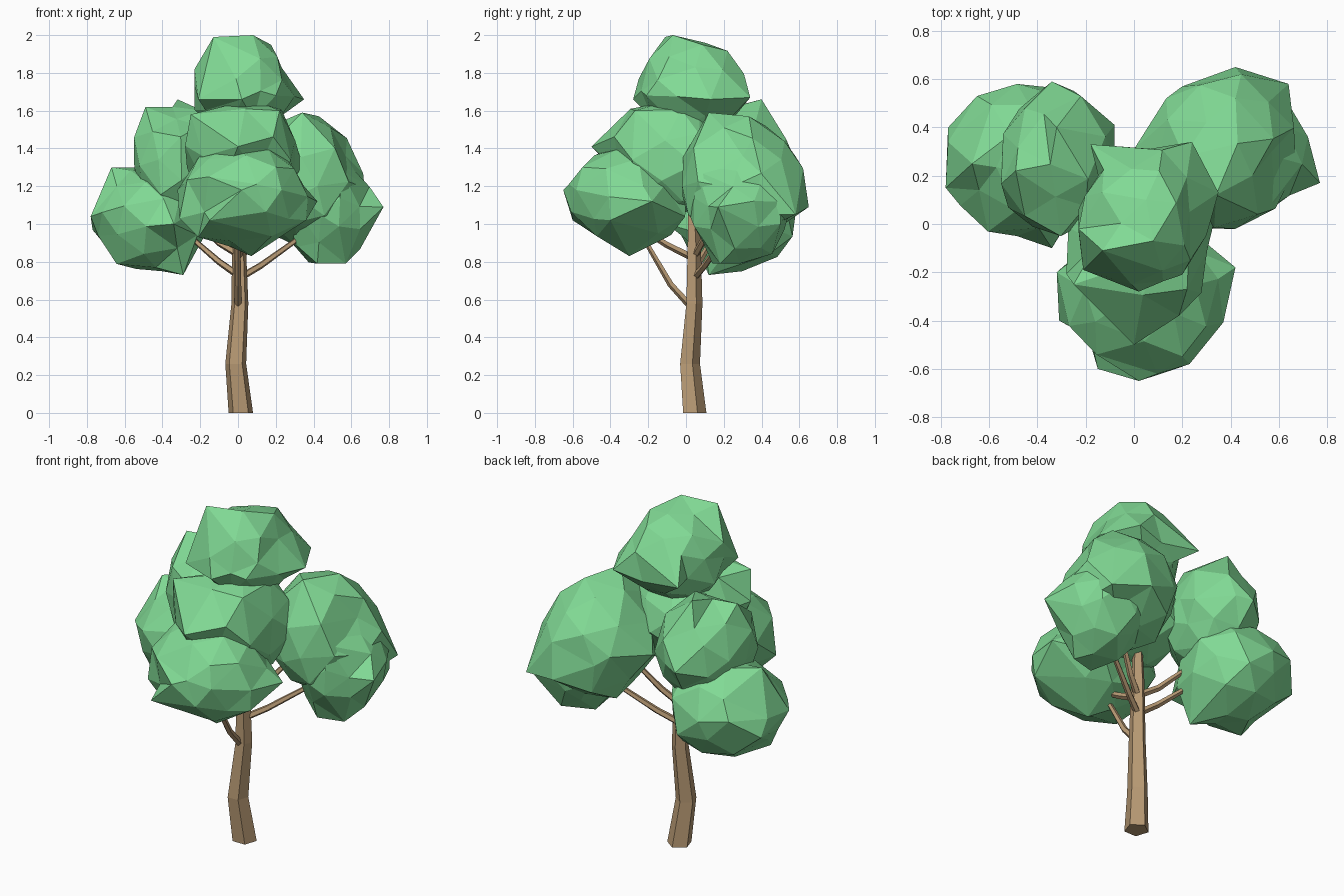
import bpy
import bmesh
import math
import random
from mathutils import Vector

if "Cube" in bpy.data.objects:
    bpy.data.objects.remove(bpy.data.objects["Cube"])


def make_material(name, colour):
    material = bpy.data.materials.new(name)
    material.use_nodes = True
    material.diffuse_color = colour
    material.node_tree.nodes["Principled BSDF"].inputs["Base Color"].default_value = colour
    return material


leaf_green = make_material("leaf green", (0.22, 0.7, 0.3, 1))
bark_brown = make_material("bark brown", (0.479, 0.323, 0.175, 1))


def finish(name, mesh_builder, material):
    """Turn a bmesh into a flat-shaded object."""
    bmesh.ops.recalc_face_normals(mesh_builder, faces=mesh_builder.faces)
    mesh = bpy.data.meshes.new(name)
    mesh_builder.to_mesh(mesh)
    mesh_builder.free()
    mesh.materials.append(material)
    bpy.context.collection.objects.link(bpy.data.objects.new(name, mesh))


def tube(name, path, radii, sides, upright=False):
    """Tapered faceted limb through the path points."""
    builder = bmesh.new()
    points = [Vector(p) for p in path]
    rings = []
    for i, point in enumerate(points):
        before, after = points[max(i - 1, 0)], points[min(i + 1, len(points) - 1)]
        direction = Vector((0, 0, 1)) if upright else after - before
        turn = direction.to_track_quat("Z", "Y")
        ring = []
        for k in range(sides):
            angle = math.tau * k / sides - math.pi / 2
            offset = Vector((math.cos(angle), math.sin(angle), 0)) * radii[i]
            ring.append(builder.verts.new(point + turn @ offset))
        rings.append(ring)
    for low, high in zip(rings, rings[1:]):
        for k in range(sides):
            n = (k + 1) % sides
            builder.faces.new((low[k], low[n], high[n], high[k]))
    builder.faces.new(rings[0][::-1])
    builder.faces.new(rings[-1])
    finish(name, builder, bark_brown)


def clump(name, low, high, seed, rough, peaks=()):
    """Irregular faceted ball fitted to a box, with a few pulled corners."""
    rng = random.Random(seed)
    builder = bmesh.new()
    bmesh.ops.create_icosphere(builder, subdivisions=2, radius=1)
    tilt = Vector([rng.uniform(-1, 1) for _ in range(3)]).to_track_quat("Z", "Y")
    for v in builder.verts:
        shake = Vector([rng.uniform(-rough, rough) for _ in range(3)])
        v.co = tilt @ v.co + shake
    # Fit the jittered ball to its box
    for axis in range(3):
        values = [v.co[axis] for v in builder.verts]
        least, span = min(values), max(values) - min(values)
        for v in builder.verts:
            share = (v.co[axis] - least) / span
            v.co[axis] = low[axis] + share * (high[axis] - low[axis])
    # Pull the nearest free corner out to each peak
    free = list(builder.verts)
    for peak in map(Vector, peaks):
        nearest = min(free, key=lambda v: (v.co - peak).length)
        nearest.co = peak
        free.remove(nearest)
    finish(name, builder, leaf_green)


# Trunk with a slight bend
tube("trunk",
     [(0.015, 0.04, 0), (-0.012, 0.016, 0.26), (0.01, 0.04, 0.58),
      (0.005, 0.04, 0.9), (0, 0.03, 1.2)],
     [0.068, 0.058, 0.047, 0.038, 0.025], 5, upright=True)

# Branches reaching into the leaf clumps
branches = {
    "right_branch": [(0, 0.04, 0.73), (-0.1, 0.07, 0.8), (-0.32, 0.18, 0.99)],
    "left_branch": [(0, 0.04, 0.71), (0.12, 0.1, 0.78), (0.4, 0.24, 0.98)],
    "front_branch": [(0, 0.03, 0.56), (0, -0.08, 0.68), (0, -0.25, 0.97)],
    "upper_front_branch": [(0, 0.04, 0.82), (0.02, -0.1, 0.89), (0.04, -0.28, 1)],
    "upper_left_branch": [(0, 0.04, 0.82), (0.1, 0.09, 0.91), (0.25, 0.18, 1.1)],
    "upper_right_branch": [(0, 0.04, 0.84), (-0.1, 0.08, 0.9), (-0.3, 0.2, 1.1)],
}
for name, path in branches.items():
    tube(name, path, [0.02, 0.018, 0.012], 5)

# Crown: a dome with its wide rim low down
clump("crown_leaves", (-0.23, -0.25, 1.45), (0.3, 0.32, 1.97), 5, 0.07,
      [(-0.13, -0.11, 1.99), (0.08, -0.07, 2), (0.05, 0.1, 1.96),
       (-0.23, -0.02, 1.82), (-0.21, -0.19, 1.66), (0.02, -0.28, 1.66),
       (0.2, -0.21, 1.68), (0.35, 0.13, 1.66), (0.24, 0.34, 1.67),
       (-0.18, 0.33, 1.67), (0.23, 0.05, 1.83)])

# Front clumps
clump("front_lower_leaves", (-0.31, -0.62, 0.88), (0.37, 0, 1.42), 8, 0.1,
      [(0.02, -0.65, 1.18), (-0.31, -0.4, 1.03), (-0.15, -0.6, 1.02),
       (0.36, -0.4, 1.02), (0.07, -0.3, 0.83), (-0.32, -0.2, 1.18),
       (0.23, -0.58, 1.18), (0.42, -0.18, 1.12)])
clump("front_upper_leaves", (-0.28, -0.38, 1.04), (0.34, 0.26, 1.66), 12, 0.1,
      [(0.22, -0.27, 1.6), (-0.25, -0.25, 1.58), (0, -0.5, 1.41)])

# Clumps behind on the right
clump("right_lower_leaves", (-0.77, -0.05, 0.75), (-0.16, 0.58, 1.3), 21, 0.08,
      [(-0.78, 0.15, 1.04), (-0.29, 0.12, 0.73), (-0.34, -0.1, 1),
       (-0.68, 0.2, 0.86), (-0.77, 0.34, 1.06), (-0.65, 0.53, 1.08),
       (-0.67, 0.25, 1.3)])
clump("right_upper_leaves", (-0.55, -0.05, 1), (-0.07, 0.56, 1.62), 27, 0.09,
      [(-0.49, 0.22, 1.62), (-0.32, 0.4, 1.66), (-0.34, 0.59, 1.31),
       (-0.08, 0.41, 1.3), (-0.22, 0.53, 1.45)])

# Clumps behind on the left
clump("left_large_leaves", (0.04, -0.02, 0.88), (0.67, 0.62, 1.57), 38, 0.08,
      [(0.34, 0.12, 1.59), (0.49, 0.2, 1.51), (0.57, 0.3, 1.36),
       (0.42, 0.65, 1.09), (0.64, 0.58, 1.05), (0, 0.31, 1.22),
       (0.2, 0.57, 1.2), (0.42, -0.02, 1.2)])
clump("left_small_leaves", (0.25, 0.02, 0.79), (0.72, 0.56, 1.33), 33, 0.08,
      [(0.77, 0.17, 1.09), (0.57, 0.18, 0.79), (0.42, 0.14, 0.79),
       (0.55, 0.06, 1.28), (0.64, 0.5, 1.0)])
